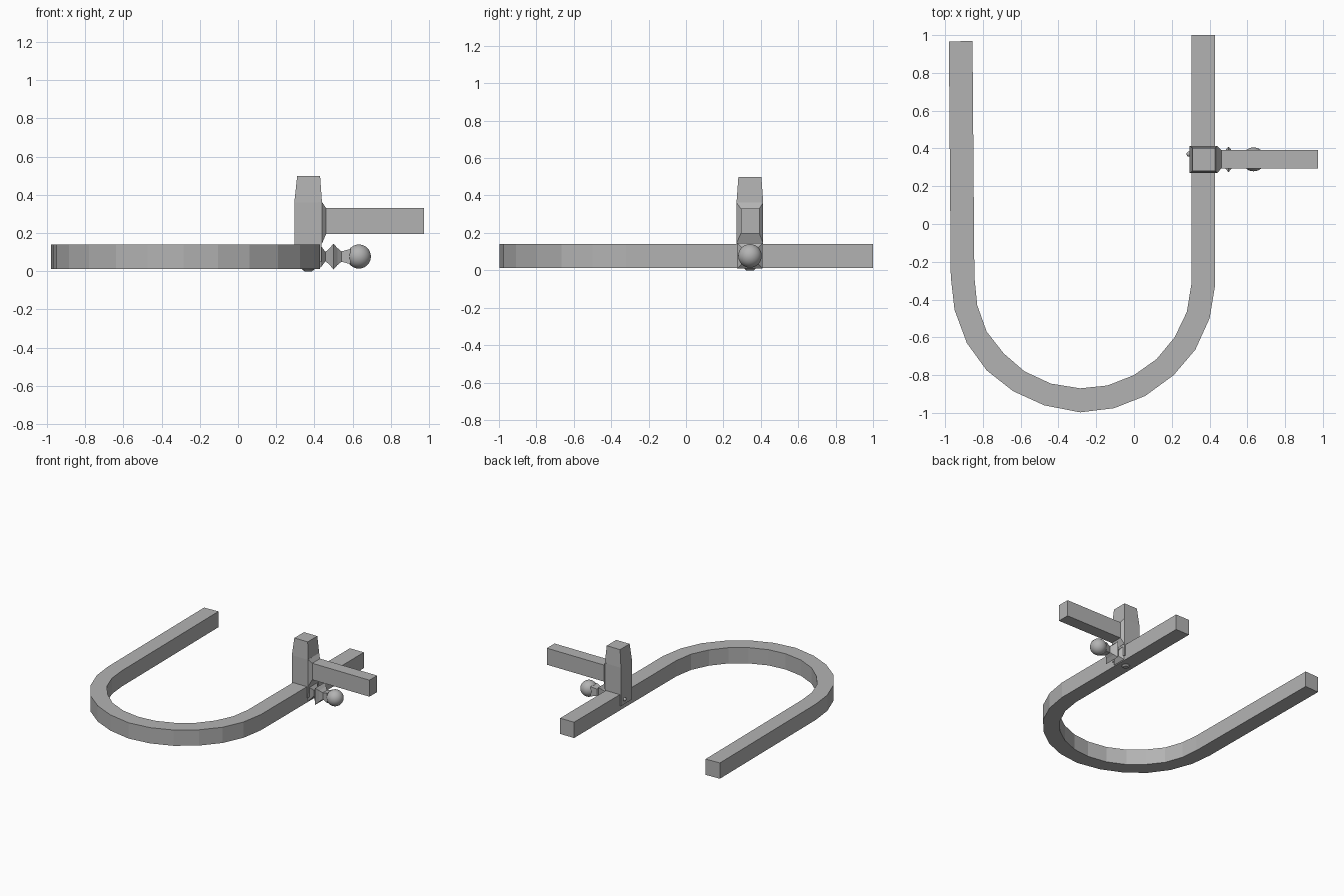
import bpy, bmesh, math

if "Cube" in bpy.data.objects:
    bpy.data.objects.remove(bpy.data.objects["Cube"])

grey = bpy.data.materials.new("plain grey")
grey.diffuse_color = (0.45, 0.45, 0.45, 1)
grey.use_nodes = True
grey.node_tree.nodes["Principled BSDF"].inputs["Base Color"].default_value = grey.diffuse_color


def add(name, bm):
    bmesh.ops.recalc_face_normals(bm, faces=bm.faces)
    me = bpy.data.meshes.new(name)
    bm.to_mesh(me)
    bm.free()
    me.materials.append(grey)
    ob = bpy.data.objects.new(name, me)
    bpy.context.collection.objects.link(ob)
    return ob


def skin(name, rings):
    """Join a run of equal-sized point rings and cap both ends."""
    bm = bmesh.new()
    vs = [[bm.verts.new(p) for p in r] for r in rings]
    n = len(rings[0])
    for a, b in zip(vs, vs[1:]):
        for i in range(n):
            j = (i + 1) % n
            bm.faces.new((a[i], a[j], b[j], b[i]))
    bm.faces.new(vs[0])
    bm.faces.new(vs[-1])
    return add(name, bm)


def rect_x(x, y0, y1, z0, z1):
    return [(x, y0, z0), (x, y1, z0), (x, y1, z1), (x, y0, z1)]


def rect_z(z, x0, x1, y0, y1):
    return [(x0, y0, z), (x1, y0, z), (x1, y1, z), (x0, y1, z)]


def ball(name, loc, r, seg, rings):
    bm = bmesh.new()
    bmesh.ops.create_uvsphere(bm, u_segments=seg, v_segments=rings, radius=r)
    bmesh.ops.translate(bm, verts=bm.verts, vec=loc)
    for f in bm.faces:
        f.smooth = True
    return add(name, bm)


# U-shaped shackle: outer and inner edge pairs seen from above
outer = [(.43, 1), (.43, -.32), (.40, -.50), (.325, -.665), (.21, -.80),
         (.06, -.91), (-.105, -.975), (-.285, -.997), (-.475, -.96),
         (-.64, -.885), (-.78, -.775), (-.885, -.63), (-.95, -.455),
         (-.97, -.28), (-.98, .965)]
inner = [(.305, 1), (.305, -.31), (.28, -.465), (.215, -.60), (.12, -.715),
         (0, -.80), (-.14, -.855), (-.285, -.87), (-.44, -.845),
         (-.58, -.78), (-.69, -.685), (-.78, -.57), (-.83, -.43),
         (-.845, -.28), (-.855, .97)]
Z0, Z1 = .012, .14
skin("u_bar", [[(*o, Z0), (*i, Z0), (*i, Z1), (*o, Z1)]
               for o, i in zip(outer, inner)])

# upright post with tapered top
skin("post", [rect_z(.05, .295, .437, .27, .413),
              rect_z(.36, .295, .44, .27, .413),
              rect_z(.50, .31, .43, .28, .403)])

# bevelled collar and side arm
skin("arm_collar", [rect_x(.42, .27, .413, .145, .362),
                    rect_x(.44, .27, .413, .145, .362),
                    rect_x(.462, .293, .392, .196, .33)])
skin("side_arm", [rect_x(.45, .293, .392, .196, .33),
                  rect_x(.975, .293, .392, .196, .33)])

# square flared screw with ball end
CY, CZ = .342, .077
profile = [(.42, .062), (.435, .055), (.458, .024), (.482, .046), (.50, .068),
           (.52, .045), (.542, .027), (.59, .04)]
skin("screw_neck", [rect_x(x, CY - h, CY + h, CZ - h, CZ + h)
                    for x, h in profile])
ball("ball_knob", (.633, CY, CZ), .063, 32, 16)

# tiny pin on the inner side and stud underneath
ball("inner_pin", (.292, .37, .09), .014, 12, 8)
skin("bottom_stud", [[(.368 + r * math.cos(k * math.pi / 4),
                       .342 + r * math.sin(k * math.pi / 4), z)
                      for k in range(8)]
                     for z, r in ((.03, .035), (.010, .032), (0, .02))])
